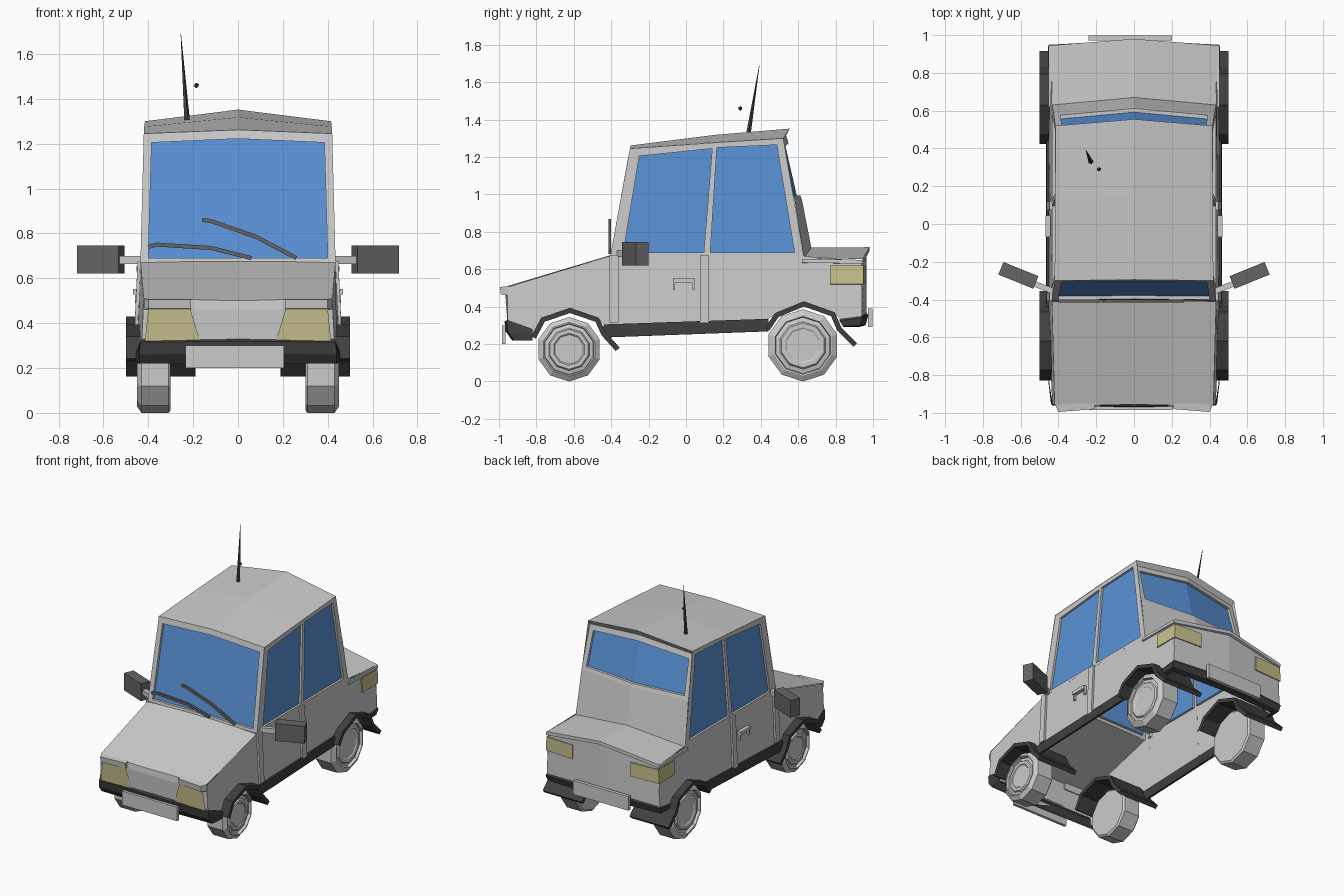
import bpy, bmesh, math
from mathutils import Vector

if "Cube" in bpy.data.objects:
    bpy.data.objects.remove(bpy.data.objects["Cube"])

COLORS = {"dark": (0.05, 0.05, 0.05), "mirror": (0.13, 0.13, 0.13),
          "blue": (0.1, 0.29, 0.68), "yellow": (0.58, 0.54, 0.27)}


def mat(key):
    m = bpy.data.materials.get(key) or bpy.data.materials.new(key)
    m.diffuse_color = (*COLORS[key], 1)
    m.use_nodes = True
    m.node_tree.nodes["Principled BSDF"].inputs["Base Color"].default_value = m.diffuse_color
    return m


def make(name, verts, faces, color=None, mirror=False, thick=0):
    me = bpy.data.meshes.new(name)
    me.from_pydata([tuple(v) for v in verts], [], faces)
    bm = bmesh.new()
    bm.from_mesh(me)
    bmesh.ops.recalc_face_normals(bm, faces=bm.faces)
    bm.to_mesh(me)
    bm.free()
    ob = bpy.data.objects.new(name, me)
    bpy.context.collection.objects.link(ob)
    if color:
        me.materials.append(mat(color))
    if thick:
        s = ob.modifiers.new("Solidify", "SOLIDIFY")
        s.thickness, s.offset = thick, 0
    if mirror:
        ob.modifiers.new("Mirror", "MIRROR")
    return ob


def loft(name, rows, color=None, mirror=True, thick=0, closed=False):
    n = len(rows[0])
    faces = [(r * n + i, r * n + (i + 1) % n, (r + 1) * n + (i + 1) % n, (r + 1) * n + i)
             for r in range(len(rows) - 1) for i in range(n if closed else n - 1)]
    return make(name, [p for r in rows for p in r], faces, color, mirror, thick)


def box(name, c, size, rot=0, color=None, mirror=False):
    bm = bmesh.new()
    bmesh.ops.create_cube(bm, size=1)
    bmesh.ops.scale(bm, vec=size, verts=bm.verts)
    ca, sa = math.cos(rot), math.sin(rot)
    vs = [(c[0] + v.co.x * ca - v.co.y * sa, c[1] + v.co.x * sa + v.co.y * ca, c[2] + v.co.z)
          for v in bm.verts]
    fs = [[v.index for v in f.verts] for f in bm.faces]
    bm.free()
    return make(name, vs, fs, color, mirror)


def window(name, outer, hole, inset, mirror):
    glass = [Vector(p) + Vector(inset) for p in hole]
    loft(name + "_frame", [outer, hole, glass], None, mirror, closed=True)
    faces = [(0, 1, 2, 3)] + ([(0, 3, 4, 5)] if len(hole) == 6 else [])
    make(name + "_glass", glass, faces, "blue", mirror)


def sym(half):
    # centre, side, side, centre -> full symmetric outline
    return half + [(-x, y, z) for x, y, z in half[2:0:-1]]


def side_x(y, z):
    return 0.452 - 0.046 * (z - 0.3) - 0.04 * max(0, -0.4 - y)


def on_side(pts, out=0):
    return [(side_x(y, z) + out, y, z) for y, z in pts]


# Side panels with wheel arch cut-outs
outline = [(-.955, .505), (-.41, .67), (.63, .67), (.94, .645), (.94, .345), (.83, .33),
           (.79, .37), (.63, .425), (.48, .36), (.43, .33), (-.43, .30), (-.47, .335),
           (-.62, .39), (-.77, .34), (-.83, .225), (-.92, .235), (-.955, .28)]
make("side_panel", on_side(outline), [range(len(outline))], None, True)

# Hood and front face
loft("hood_and_nose", [
    [(0, -.40, .675), (.2, -.405, .675), (.435, -.41, .67)],
    [(0, -.955, .50), (.2, -.96, .505), (.42, -.955, .51)],
    [(0, -.965, .46), (.2, -.96, .46), (.422, -.955, .46)],
    [(0, -.955, .32), (.2, -.955, .32), (.43, -.95, .32)]])
make("headlight_brow",
     [(.21, -.95, .51), (.42, -.95, .51), (.40, -.995, .505), (.21, -.98, .505),
      (.21, -.95, .46), (.42, -.95, .46), (.40, -.99, .465), (.21, -.975, .465)],
     [(0, 1, 2, 3), (4, 5, 6, 7), (0, 1, 5, 4), (1, 2, 6, 5), (2, 3, 7, 6), (3, 0, 4, 7)],
     None, True)
make("headlight", [(.215, -.972, .47), (.40, -.972, .465), (.415, -.962, .32), (.17, -.962, .325)],
     [(0, 1, 2, 3)], "yellow", True)
loft("front_bumper", [
    [(0, -.955, .33), (.43, -.955, .33), (.452, -.82, .28)],
    [(0, -.97, .32), (.435, -.96, .315), (.455, -.82, .25)],
    [(0, -.965, .27), (.44, -.95, .26), (.455, -.82, .235)],
    [(0, -.93, .22), (.44, -.92, .22), (.45, -.82, .22)]], "dark")

# Roof with centre ridge and rear lip
loft("roof", [
    [(0, -.295, 1.262), (.42, -.30, 1.245)],
    [(0, .15, 1.318), (.418, .13, 1.276)],
    [(0, .555, 1.352), (.415, .52, 1.30)],
    [(0, .535, 1.315), (.413, .50, 1.27)]])

# Windshield, rear window and side windows
window("windshield",
       sym([(0, -.40, .67), (.435, -.405, .67), (.42, -.30, 1.245), (0, -.295, 1.262)]),
       sym([(0, -.397, .69), (.40, -.40, .69), (.385, -.308, 1.205), (0, -.303, 1.222)]),
       (0, .018, 0), False)
window("rear_window",
       sym([(0, .62, .97), (.425, .58, .97), (.413, .50, 1.27), (0, .535, 1.315)]),
       sym([(0, .612, .995), (.39, .576, .995), (.38, .512, 1.235), (0, .548, 1.275)]),
       (0, -.02, 0), False)


def cabin(pts):
    return [(.435 - .033 * (z - .67), y, z) for y, z in pts]


window("front_side_window",
       cabin([(-.405, .67), (.112, .67), (.152, 1.277), (-.30, 1.245)]),
       cabin([(-.335, .69), (.095, .69), (.14, 1.245), (-.25, 1.205)]), (-.015, 0, 0), True)
window("rear_side_window",
       cabin([(.112, .67), (.63, .67), (.52, 1.30), (.152, 1.277)]),
       cabin([(.13, .69), (.58, .69), (.485, 1.265), (.165, 1.25)]), (-.015, 0, 0), True)

# Trunk and tail
loft("rear_body", [
    [(0, .62, .97), (.425, .58, .97)],
    [(0, .67, .715), (.435, .63, .66)],
    [(0, .98, .718), (.447, .945, .655)],
    [(0, .98, .695), (.447, .945, .63)],
    [(0, .965, .69), (.44, .935, .628)],
    [(0, .965, .35), (.45, .94, .345)]])
loft("trunk_edge", [on_side([(.62, .655), (.945, .65)], .01),
                    on_side([(.62, .635), (.945, .63)], .01)], thick=.012)
loft("tail_light", [
    [(side_x(.77, z) + .006, .77, z), (side_x(.93, z) + .006, .946, z), (.23, .957, z)]
    for z in (.62, .52)], "yellow", thick=.008)
loft("rear_bumper", [
    [(0, .965, .365), (.45, .94, .35), (.45, .82, .335)],
    [(0, .975, .355), (.456, .945, .34), (.456, .82, .325)],
    [(0, .96, .30), (.45, .93, .30), (.45, .84, .295)],
    [(0, .92, .29), (.42, .90, .29), (.42, .84, .29)]], "dark")

# Dark sills and arch flares with mudflaps
loft("sill", [on_side([(-.44, .305), (.44, .335)], .006),
              on_side([(-.44, .235), (.44, .268)], .004)], "dark", thick=.015)
ARCHES = {"front": [(-.815, .235), (-.765, .33), (-.62, .38), (-.475, .33), (-.44, .255), (-.365, .172)],
          "rear": [(.435, .28), (.485, .355), (.63, .415), (.785, .36), (.82, .28), (.905, .195)]}
for end, path in ARCHES.items():
    loft(end + "_arch", [[(x, y, z) for y, z in path] for x in (.19, .50)], "dark", thick=.028)

# Ten-sided wheels with stepped hubs
for end, y, r in (("front", -.625, .172), ("rear", .625, .193)):
    prof = [(.30, .001), (.30, .93), (.31, 1), (.43, 1), (.45, .84), (.45, .80), (.43, .78),
            (.435, .66), (.445, .62), (.445, .5), (.44, .46), (.44, .001)]
    loft(end + "_wheel", [[(x, y + k * r * math.sin(a), r - k * r * math.cos(a))
                           for a in [i * math.tau / 10 for i in range(10)]] for x, k in prof],
         closed=True)

# Plates, door posts and handles
box("front_plate", (-.015, -.975, .25), (.44, .02, .10))
box("rear_plate", (-.02, .985, .34), (.44, .025, .10))
for name, y in (("front_door_post", -.385), ("middle_door_post", .097)):
    loft(name, [on_side([(y - .023, z), (y + .023, z)], .006) for z in (.315, .675)], thick=.014)
box("door_handle", (.455, -.012, .54), (.025, .115, .025), mirror=True)
for y in (-.064, .04):
    box("handle_foot", (.452, y, .515), (.016, .012, .05), mirror=True)

# Door mirrors
box("mirror_arm", (.48, -.335, .682), (.12, .03, .035), math.radians(22), None, True)
box("door_mirror", (.612, -.272, .683), (.20, .072, .125), math.radians(22), "mirror", True)

# Wipers
for path in ([(.06, .69), (-.12, .735), (-.36, .75), (-.40, .74)],
             [(.26, .69), (.08, .785), (-.12, .855), (-.16, .86)]):
    loft("wiper", [[(x, y, z) for x, z in path] for y in (-.415, -.40)], "mirror", False, .018)

# Antenna and its ball
base, tip = Vector((-.228, .33, 1.30)), Vector((-.255, .392, 1.69))
loft("antenna", [[base.lerp(tip, t) + Vector((r * math.cos(a), r * math.sin(a), 0))
                  for a in [i * math.tau / 5 for i in range(5)]]
                 for t, r in ((0, .014), (.15, .012), (1, .001))], "dark", False, closed=True)
bpy.ops.mesh.primitive_ico_sphere_add(subdivisions=1, radius=.012, location=(-.185, .29, 1.46))
bpy.context.object.name = "antenna_ball"
bpy.context.object.data.materials.append(mat("dark"))
